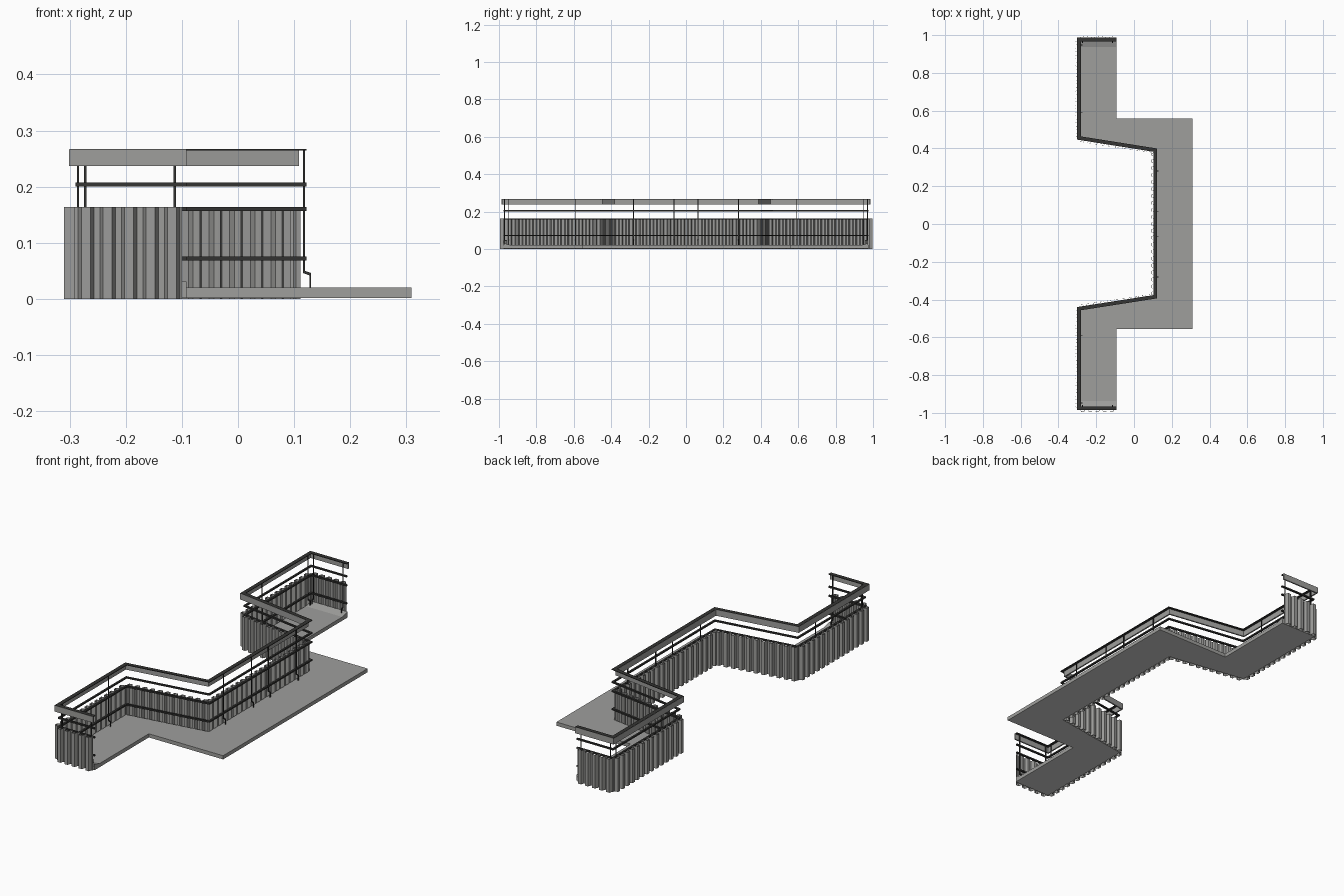
import bpy, bmesh, math
from mathutils import Vector

if "Cube" in bpy.data.objects:
    bpy.data.objects.remove(bpy.data.objects["Cube"])


def material(name, rgb):
    m = bpy.data.materials.new(name)
    m.diffuse_color = (*rgb, 1)
    m.use_nodes = True
    m.node_tree.nodes["Principled BSDF"].inputs["Base Color"].default_value = m.diffuse_color
    return m


CONCRETE = material("concrete grey", (0.345, 0.345, 0.335))
SOFFIT = material("pale soffit grey", (0.62, 0.62, 0.61))
CLADDING = material("cladding grey", (0.335, 0.335, 0.325))
STEEL = material("dark steel", (0.035, 0.035, 0.033))

# Centre line of the balustrade in plan; the outside is on its right
END_X = -0.092
PATH = [Vector(p) for p in (
    (END_X, 0.976), (-0.290, 0.976), (-0.290, 0.456), (0.113, 0.392),
    (0.113, -0.386), (-0.290, -0.449), (-0.290, -0.975), (END_X, -0.975))]


def right(a, b):
    d = (b - a).normalized()
    return Vector((d.y, -d.x))


def offset(dist):
    """Mitred copy of the path, moved outwards by dist."""
    out = []
    for i, p in enumerate(PATH):
        ns = []
        if i > 0:
            ns.append(right(PATH[i - 1], p))
        if i < len(PATH) - 1:
            ns.append(right(p, PATH[i + 1]))
        n = sum(ns, Vector((0, 0))).normalized()
        out.append(p + n * dist / n.dot(ns[0]))
    return out


def make(name, bm, mat):
    bmesh.ops.recalc_face_normals(bm, faces=bm.faces)
    me = bpy.data.meshes.new(name)
    bm.to_mesh(me)
    bm.free()
    me.materials.append(mat)
    ob = bpy.data.objects.new(name, me)
    bpy.context.collection.objects.link(ob)
    return ob


def sweep(name, o0, o1, z0, z1, mat):
    """Rectangular bar following the path."""
    bm = bmesh.new()
    rings = []
    for a, b in zip(offset(o0), offset(o1)):
        rings.append([bm.verts.new((p.x, p.y, z))
                      for p, z in ((a, z0), (b, z0), (b, z1), (a, z1))])
    for r, s in zip(rings, rings[1:]):
        for k in range(4):
            bm.faces.new((r[k], r[(k + 1) % 4], s[(k + 1) % 4], s[k]))
    bm.faces.new(rings[0])
    bm.faces.new(rings[-1])
    return make(name, bm, mat)


def extrude(name, pts, move, mat):
    """Flat outline pulled along a vector."""
    bm = bmesh.new()
    lo = [bm.verts.new(p) for p in pts]
    hi = [bm.verts.new(Vector(p) + Vector(move)) for p in pts]
    bm.faces.new(lo)
    bm.faces.new(hi)
    for k in range(len(pts)):
        j = (k + 1) % len(pts)
        bm.faces.new((lo[k], lo[j], hi[j], hi[k]))
    return make(name, bm, mat)


# Floor slab with a paler underside
front_edge = [(END_X, -0.556), (0.309, -0.556), (0.309, 0.558), (END_X, 0.558)]
outline = [tuple(p) for p in PATH] + front_edge
slab = extrude("floor_slab", [(x, y, 0.002) for x, y in outline], (0, 0, 0.018), CONCRETE)
slab.data.materials.append(SOFFIT)
for f in slab.data.polygons:
    if f.normal.z < -0.5:
        f.material_index = 1

# Sloped upstands at both ends of the floor
for s, side in ((1, "back"), (-1, "front")):
    extrude("end_upstand_" + side, [(-0.288, s * 0.934, 0.0195), (-0.288, s * 0.974, 0.0195),
            (-0.288, s * 0.974, 0.031)], (END_X + 0.288, 0, 0), CONCRETE)

# Corrugated cladding: trapezoid waves along every run
bm = bmesh.new()
line = []
IN, DEPTH = 0.002, 0.0172
base = offset(IN)
base[0].x = base[-1].x = -0.10
for a, b in zip(base, base[1:]):
    n = right(a, b)
    count = max(1, round((b - a).length / 0.037))
    for i in range(count):
        for t, h in ((0.0, 0), (0.2, 0), (0.35, 1), (0.75, 1), (0.9, 0)):
            line.append(a.lerp(b, (i + t) / count) + n * DEPTH * h)
line.append(base[-1])
cols = [(bm.verts.new((p.x, p.y, 0)), bm.verts.new((p.x, p.y, 0.164))) for p in line]
for c, d in zip(cols, cols[1:]):
    bm.faces.new((c[0], d[0], d[1], c[1]))
clad = make("corrugated_cladding", bm, CLADDING)
mod = clad.modifiers.new("sheet thickness", "SOLIDIFY")
mod.thickness = 0.0015
mod.offset = 0

# Handrail: grey fascia plate with a dark cap behind it
sweep("rail_fascia", 0.004, 0.011, 0.237, 0.2665, CONCRETE)
sweep("rail_cap", -0.009, 0.0105, 0.2645, 0.2675, STEEL)

# Horizontal dark rails
for z, label in ((0.072, "lower"), (0.160, "middle"), (0.204, "upper")):
    sweep(label + "_rail", -0.009, 0.0, z - 0.0035, z + 0.0035, STEEL)


def post(name, x, y, n):
    """Thin post with a cranked foot; n points to the inside."""
    n = Vector(n)
    t = Vector((-n.y, n.x)) * 0.0022
    prof = [(0.003, 0.265), (0.003, 0.046), (0.014, 0.042), (0.014, 0.02),
            (0.0175, 0.02), (0.0175, 0.046), (0.0065, 0.050), (0.0065, 0.265)]
    pts = [(x + n.x * d - t.x, y + n.y * d - t.y, z) for d, z in prof]
    extrude(name, pts, (2 * t.x, 2 * t.y, 0), STEEL)


# Posts, mirrored front to back
for s, side in ((1, "back"), (-1, "front")):
    for i, y in enumerate((0.065, 0.281)):
        post(f"middle_post_{side}_{i}", 0.113, s * y, (1, 0))
    for i, y in enumerate((0.592, 0.948)):
        post(f"arm_post_{side}_{i}", -0.290, s * y, (1, 0))
    for i, x in enumerate((-0.272, -0.113)):
        post(f"end_post_{side}_{i}", x, s * 0.975, (0, -s))
